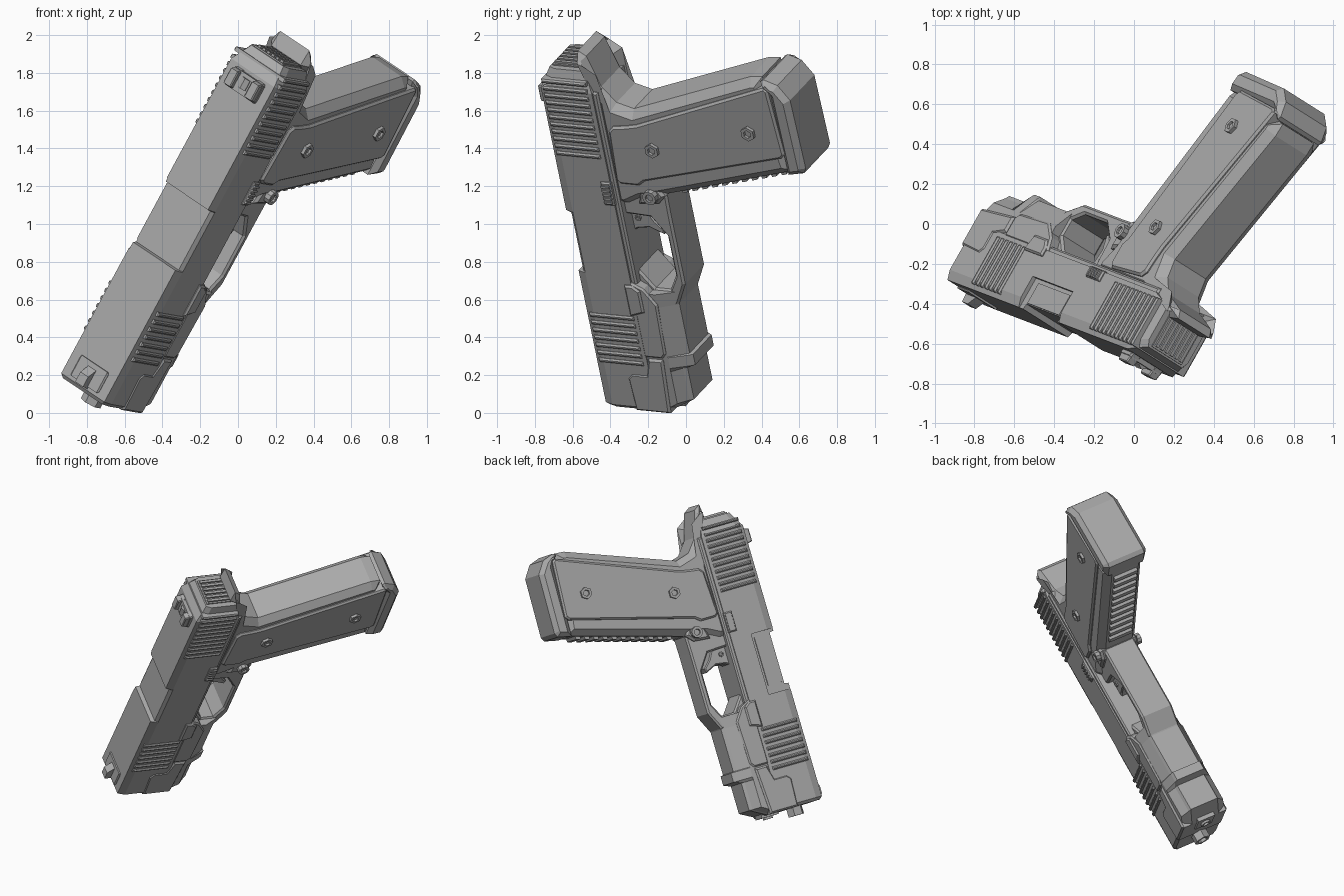
import bpy, bmesh, math
from mathutils import Matrix, Vector

if "Cube" in bpy.data.objects:
    bpy.data.objects.remove(bpy.data.objects["Cube"])

steel = bpy.data.materials.new("grey steel")
steel.use_nodes = True
steel.diffuse_color = (0.4, 0.4, 0.4, 1)
steel.node_tree.nodes["Principled BSDF"].inputs["Base Color"].default_value = (0.4, 0.4, 0.4, 1)

# Local frame: x runs muzzle to rear, y runs slide to grip base, z is sideways
along = Vector((0.4675, -0.179, 0.866)).normalized()
side = Vector((-0.736, 0.4646, 0.493))
side = (side - along * side.dot(along)).normalized()
down = side.cross(along)
POSE = Matrix((along, down, side)).transposed().to_4x4()
POSE.translation = side * 0.507


def finish(name, bm):
    bmesh.ops.recalc_face_normals(bm, faces=bm.faces)
    bm.transform(POSE)
    mesh = bpy.data.meshes.new(name)
    bm.to_mesh(mesh)
    bm.free()
    mesh.materials.append(steel)
    obj = bpy.data.objects.new(name, mesh)
    bpy.context.collection.objects.link(obj)
    return obj


def skin(bm, rings):
    """Join rings of equal length into a closed solid; return the two caps."""
    rows = [[bm.verts.new(p) for p in ring] for ring in rings]
    for low, high in zip(rows, rows[1:]):
        for i in range(len(low)):
            j = (i + 1) % len(low)
            bm.faces.new((low[i], low[j], high[j], high[i]))
    caps = [bm.faces.new(rows[0]), bm.faces.new(rows[-1])]
    bmesh.ops.recalc_face_normals(bm, faces=bm.faces)
    return caps


def prism(name, pts, half, chamfer=0.0, mid=0.0):
    """Side profile extruded sideways, with chamfered rims."""
    bm = bmesh.new()
    body = half - chamfer
    caps = skin(bm, [[(a, b, mid + s * body) for a, b in pts] for s in (-1, 1)])
    if chamfer:
        bmesh.ops.inset_individual(bm, faces=caps, thickness=chamfer, depth=chamfer, use_even_offset=True)
    return finish(name, bm)


def box(name, a0, a1, b0, b1, half, chamfer=0.0, mid=0.0):
    return prism(name, [(a0, b0), (a1, b0), (a1, b1), (a0, b1)], half, chamfer, mid)


def loft(name, stations, section):
    """Symmetric cross sections strung along the barrel direction."""
    bm = bmesh.new()
    rings = []
    for a, *args in stations:
        half = section(*args)
        rings.append([(a, b, c) for b, c in half] + [(a, b, -c) for b, c in reversed(half)])
    skin(bm, rings)
    return finish(name, bm)


def stud(name, a, b, half, radius, sides=6):
    """Bolt through the width with a socket in each head."""
    bm = bmesh.new()
    ring = [(a + radius * math.cos(math.tau * i / sides), b + radius * math.sin(math.tau * i / sides))
            for i in range(sides)]
    caps = skin(bm, [[(x, y, s * half) for x, y in ring] for s in (-1, 1)])
    bmesh.ops.inset_individual(bm, faces=caps, thickness=radius * 0.45, depth=0)
    bmesh.ops.inset_individual(bm, faces=caps, thickness=0.002, depth=-0.012)
    return finish(name, bm)


def rod(name, a0, a1, b, radius, sides):
    bm = bmesh.new()
    ring = [(b + radius * math.cos(math.tau * i / sides), radius * math.sin(math.tau * i / sides))
            for i in range(sides)]
    caps = skin(bm, [[(a, y, z) for y, z in ring] for a in (a0, a1)])
    bmesh.ops.inset_individual(bm, faces=caps[:1], thickness=radius * 0.35, depth=0)
    bmesh.ops.inset_individual(bm, faces=caps[:1], thickness=0.002, depth=-0.03)
    return finish(name, bm)


# Slide with a lowered middle and tapered rear
def slide_section(top, shrink):
    return [(top, 0.155 - shrink), (-0.67 + shrink, 0.172 - shrink), (-0.40 - shrink, 0.172 - shrink)]


HIGH, LOW = -0.72, -0.69
slide = loft("slide", [(-0.225, HIGH + 0.015, 0.015), (-0.205, HIGH, 0), (0.60, HIGH, 0), (0.605, LOW, 0),
                       (0.965, LOW, 0), (0.97, HIGH, 0), (1.72, HIGH, 0), (1.83, HIGH + 0.055, 0.04)],
             slide_section)

# Ejection port on one side
cutter = box("port_cutter", 0.56, 0.99, -0.80, -0.55, 0.05, mid=0.20)
cutter.hide_render = True
cutter.hide_viewport = True
cut = slide.modifiers.new("port", "BOOLEAN")
cut.object = cutter
cut.solver = "EXACT"
box("chamber_hood", 0.62, 0.96, -0.685, -0.57, 0.010, mid=0.148)

# Slide grip ribs
for label, start, step, count in (("front", 0.055, 0.046, 7), ("rear", 1.32, 0.044, 11)):
    for i in range(count):
        a = start + i * step
        box(f"{label}_slide_rib", a, a + 0.024, -0.695, -0.425, 0.182, 0.008)

# Ribbed rear plate
box("rear_plate", 1.80, 1.838, -0.655, -0.455, 0.10)
for i in range(6):
    box("rear_plate_rib", 1.83, 1.85, -0.645, -0.465, 0.009, mid=-0.08 + i * 0.032)

# Sights
box("front_sight_base", -0.185, -0.06, -0.73, -0.70, 0.10, 0.008)
prism("front_sight", [(-0.20, -0.70), (-0.19, -0.775), (-0.13, -0.775), (-0.06, -0.70)], 0.028)
box("rear_sight_base", 1.59, 1.70, -0.745, -0.70, 0.105, 0.008)
for s in (-1, 1):
    prism("rear_sight_post", [(1.58, -0.70), (1.60, -0.775), (1.69, -0.775), (1.71, -0.70)], 0.027, 0.006, s * 0.075)
rod("barrel", -0.285, 0.1, -0.56, 0.058, 6)
rod("rear_sight_bolt", 1.62, 1.68, -0.735, 0.03, 6)


# Dust cover under the barrel
def cover_section(bottom):
    knee = min(bottom - 0.06, -0.27)
    return [(-0.42, 0.165), (knee, 0.165), (bottom - 0.02, 0.118), (bottom, 0.105)]


loft("dust_cover", [(-0.228, -0.32), (-0.165, -0.20), (0.03, -0.20), (0.05, -0.148), (0.115, -0.148),
                    (0.12, -0.168), (0.42, -0.168), (0.50, -0.15)], cover_section)
prism("frame_nose", [(-0.228, -0.53), (-0.03, -0.54), (0.0, -0.51), (0.0, -0.42), (0.10, -0.39), (0.10, -0.30),
                     (-0.228, -0.32)], 0.178, 0.012)
prism("cover_panel", [(0.11, -0.41), (0.11, -0.30), (0.14, -0.275), (0.44, -0.265), (0.53, -0.33), (0.57, -0.41)],
      0.176, 0.01)
box("guide_plate", -0.24, -0.20, -0.42, -0.29, 0.065)
rod("guide_rod", -0.255, -0.20, -0.355, 0.035, 12)

# Receiver strip and trigger guard
box("receiver", -0.2, 1.72, -0.43, -0.372, 0.162, 0.01)
prism("trigger_guard", [(0.42, -0.42), (0.42, -0.17), (0.55, -0.105), (0.98, -0.105), (1.22, -0.10), (1.22, -0.42),
                        (0.96, -0.42), (0.95, -0.23), (0.84, -0.15), (0.60, -0.15), (0.51, -0.20), (0.51, -0.29),
                        (0.62, -0.375), (0.62, -0.42)], 0.118, 0.012)
prism("trigger", [(0.97, -0.40), (0.82, -0.40), (0.845, -0.35), (0.855, -0.28), (0.82, -0.20), (0.85, -0.19),
                  (0.90, -0.24), (0.97, -0.28)], 0.07, 0.008)
stud("trigger_pin", 0.915, -0.335, 0.08, 0.018, 8)

# Grip with tang
prism("grip", [(1.02, -0.41), (1.02, -0.34), (1.07, -0.24), (1.10, -0.11), (1.325, 0.72), (1.89, 0.64), (1.885, 0.57),
               (1.612, -0.20), (1.64, -0.30), (1.73, -0.375), (1.91, -0.43), (1.94, -0.475), (1.85, -0.485),
               (1.80, -0.41)], 0.150, 0.045)
prism("grip_panel", [(1.19, -0.365), (1.49, -0.35), (1.52, -0.32), (1.53, -0.24), (1.545, -0.17), (1.855, 0.67),
                     (1.84, 0.69), (1.45, 0.715), (1.425, 0.69), (1.20, -0.19), (1.17, -0.23), (1.17, -0.34)],
      0.168, 0.012)
prism("grip_base", [(1.315, 0.70), (1.335, 0.80), (1.365, 0.815), (1.78, 0.805), (1.865, 0.745), (1.892, 0.665),
                    (1.88, 0.645), (1.80, 0.69)], 0.168, 0.03)
stud("upper_grip_bolt", 1.405, -0.095, 0.186, 0.042)
stud("lower_grip_bolt", 1.57, 0.525, 0.186, 0.042)

# Teeth on the front strap
for i in range(11):
    b = -0.02 + i * 0.064
    a = 1.10 + 0.268 * (b + 0.11)
    prism("strap_tooth", [(a + 0.02, b), (a - 0.018, b + 0.006), (a - 0.010, b + 0.036), (a + 0.03, b + 0.042)], 0.09)

# Controls on both sides
prism("takedown_lever", [(0.36, -0.44), (0.39, -0.35), (0.52, -0.35), (0.55, -0.39), (0.55, -0.44)], 0.187, 0.01)
box("slide_stop", 1.04, 1.18, -0.455, -0.395, 0.185, 0.008)
for i in range(5):
    box("slide_stop_rib", 1.055 + i * 0.024, 1.067 + i * 0.024, -0.45, -0.40, 0.194)
prism("release_mount", [(1.04, -0.27), (1.17, -0.24), (1.19, -0.16), (1.10, -0.10), (1.05, -0.15)], 0.145, 0.015)
stud("magazine_release", 1.105, -0.175, 0.178, 0.04, 10)
